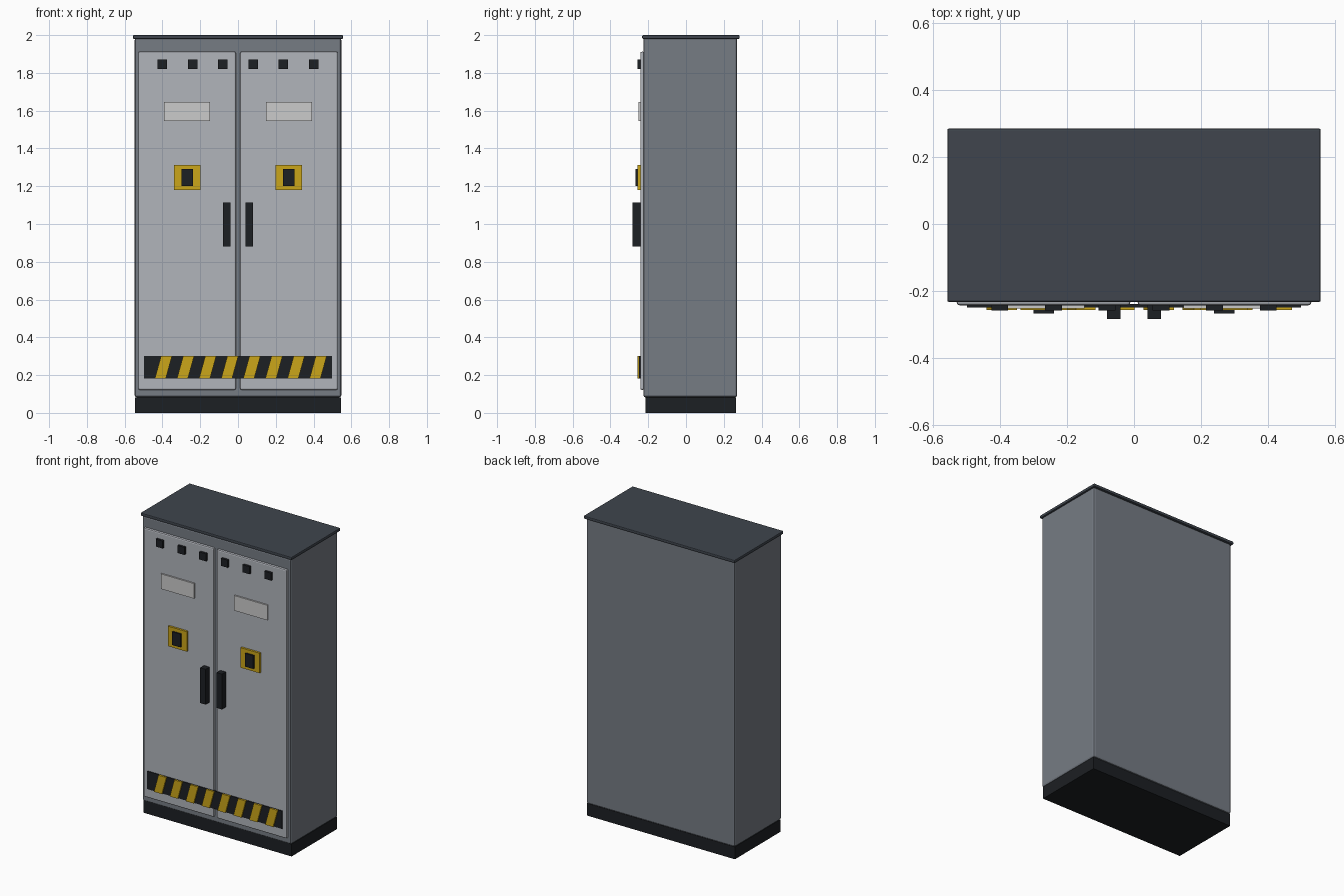
import bpy, bmesh

if "Cube" in bpy.data.objects:
    bpy.data.objects.remove(bpy.data.objects["Cube"])


def material(name, r, g, b):
    m = bpy.data.materials.new(name)
    m.diffuse_color = (r, g, b, 1)
    m.use_nodes = True
    m.node_tree.nodes["Principled BSDF"].inputs["Base Color"].default_value = m.diffuse_color
    return m


BODY = material("body_grey", 0.18, 0.20, 0.23)
DOOR = material("door_grey", 0.44, 0.46, 0.50)
ROOF = material("roof_grey", 0.05, 0.06, 0.075)
BLACK = material("black", 0.012, 0.014, 0.017)
YELLOW = material("yellow", 0.60, 0.38, 0.01)
LABEL = material("label_grey", 0.60, 0.60, 0.61)


def box(name, x, y, z, mat, bevel=0.0, slant=0.0):
    """Box from (min, max) ranges; slant shifts the top edge in x."""
    bm = bmesh.new()
    bmesh.ops.create_cube(bm, size=1)
    for v in bm.verts:
        top = v.co.z > 0
        v.co = (x[v.co.x > 0] + (slant if top else 0), y[v.co.y > 0], z[top])
    mesh = bpy.data.meshes.new(name)
    bm.to_mesh(mesh)
    bm.free()
    ob = bpy.data.objects.new(name, mesh)
    bpy.context.collection.objects.link(ob)
    mesh.materials.append(mat)
    if bevel:
        mod = ob.modifiers.new("bevel", 'BEVEL')
        mod.width = bevel
        mod.segments = 2
    return ob


def pair(name, x, y, z, mat, bevel=0.0):
    """The same part on the right and left doors."""
    box(name + "_right", x, y, z, mat, bevel)
    box(name + "_left", (-x[1], -x[0]), y, z, mat, bevel)


# Cabinet shell
box("plinth", (-0.545, 0.545), (-0.215, 0.264), (0, 0.082), BLACK)
box("cabinet_body", (-0.547, 0.547), (-0.226, 0.271), (0.082, 1.985), BODY, 0.012)
box("roof", (-0.556, 0.556), (-0.232, 0.284), (1.98, 2.0), ROOF, 0.005)

# Doors and their fittings
FRONT = -0.242
pair("door", (0.011, 0.528), (FRONT, -0.22), (0.122, 1.912), DOOR, 0.008)
pair("handle", (0.04, 0.08), (-0.283, FRONT + 0.004), (0.88, 1.115), BLACK)
pair("label_plate", (0.148, 0.392), (-0.252, FRONT + 0.004), (1.545, 1.645), LABEL)
pair("switch_plate", (0.198, 0.338), (-0.256, FRONT + 0.004), (1.18, 1.313), YELLOW)
pair("switch_knob", (0.238, 0.299), (-0.267, -0.25), (1.202, 1.29), BLACK)
for i in range(3):
    cx = 0.08 + 0.16 * i
    pair(f"indicator_{i + 1}", (cx - 0.025, cx + 0.025), (-0.258, FRONT + 0.004),
         (1.82, 1.87), BLACK)

# Hazard strip with slanted stripes
box("hazard_strip", (-0.498, 0.498), (-0.248, FRONT + 0.004), (0.183, 0.302), BLACK)
for i in range(8):
    x0 = -0.44 + 0.117 * i
    box(f"hazard_stripe_{i + 1}", (x0, x0 + 0.058), (-0.256, -0.244),
        (0.183, 0.302), YELLOW, slant=0.033)
